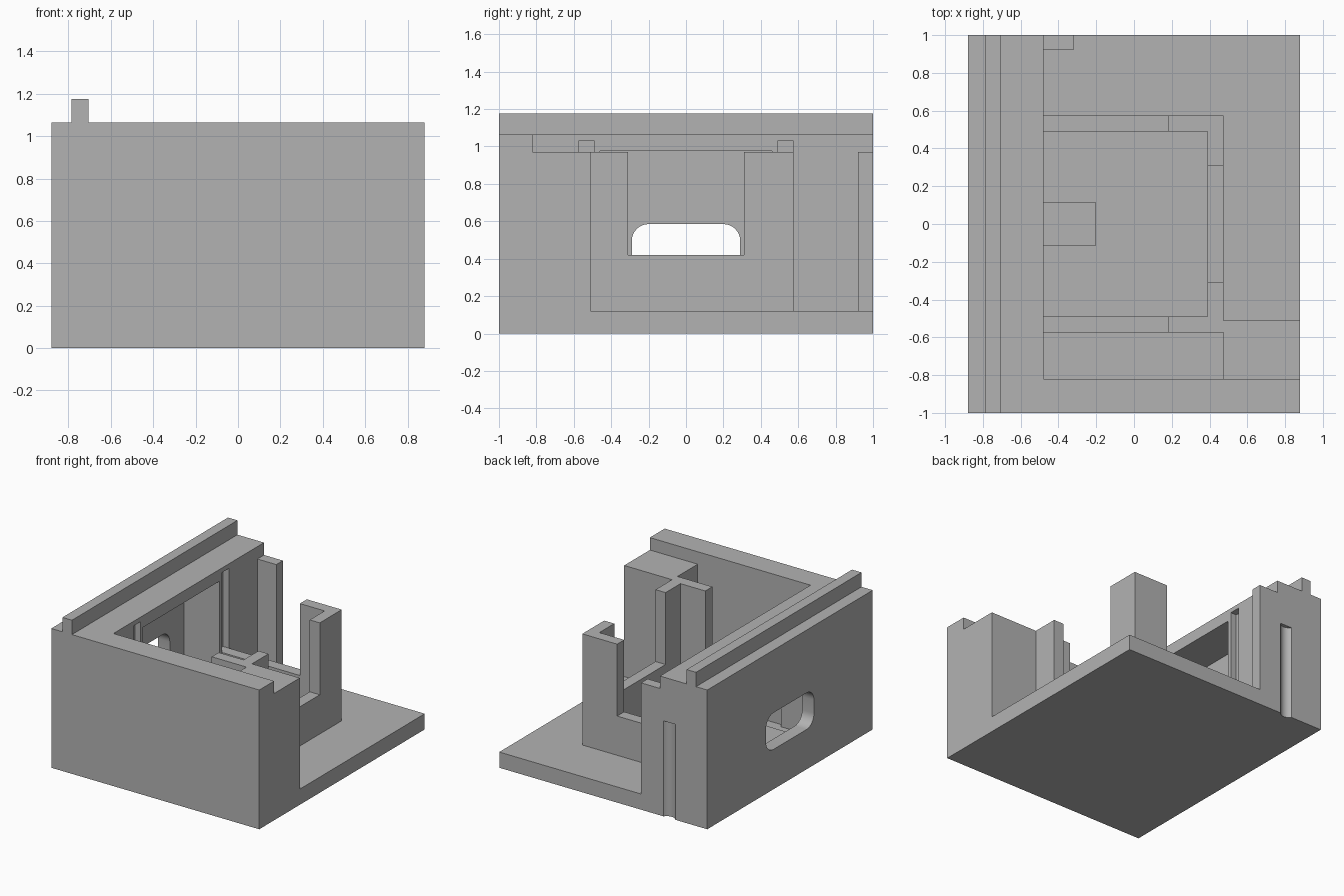
import bpy
import bmesh
import math
from mathutils import Vector

cube = bpy.data.objects.get("Cube")
if cube:
    bpy.data.objects.remove(cube, do_unlink=True)

grey = bpy.data.materials.new("plain_grey")
grey.use_nodes = True
grey.diffuse_color = (0.45, 0.45, 0.45, 1)
grey.node_tree.nodes["Principled BSDF"].inputs["Base Color"].default_value = grey.diffuse_color

# Shared heights and plan positions
FLOOR, RAIL, POST, RIM = 0.12, 0.42, 0.97, 1.065
OUT, WALL = 0.88, -0.48
IN_Y, OUT_Y, IN_X, OUT_X = 0.49, 0.575, 0.39, 0.475


def prism(name, points, axis, lo, hi):
    """Extrude a closed 2D outline along the given axis."""
    place = {"x": lambda a, b, t: (t, a, b),
             "y": lambda a, b, t: (a, t, b),
             "z": lambda a, b, t: (a, b, t)}[axis]
    bm = bmesh.new()
    face = bm.faces.new([bm.verts.new(place(a, b, lo)) for a, b in points])
    moved = bmesh.ops.extrude_face_region(bm, geom=[face])["geom"]
    bmesh.ops.translate(bm, vec=Vector(place(0, 0, hi - lo)),
                        verts=[v for v in moved if isinstance(v, bmesh.types.BMVert)])
    bmesh.ops.recalc_face_normals(bm, faces=bm.faces)
    mesh = bpy.data.meshes.new(name)
    bm.to_mesh(mesh)
    bm.free()
    mesh.materials.append(grey)
    obj = bpy.data.objects.new(name, mesh)
    bpy.context.collection.objects.link(obj)
    return obj


def box(name, x, y, z):
    outline = [(x[0], y[0]), (x[1], y[0]), (x[1], y[1]), (x[0], y[1])]
    return prism(name, outline, "z", *z)


def cut(obj, cutter):
    """Subtract the cutter, apply the result and discard the cutter."""
    mod = obj.modifiers.new("cut", "BOOLEAN")
    mod.operation, mod.solver, mod.object = "DIFFERENCE", "EXACT", cutter
    bpy.ops.object.select_all(action="DESELECT")
    obj.select_set(True)
    bpy.context.view_layer.objects.active = obj
    bpy.context.view_layer.update()
    bpy.ops.object.modifier_apply(modifier=mod.name)
    bpy.data.objects.remove(cutter, do_unlink=True)


def arc(cx, cy, r, start, end, steps):
    return [(cx + r * math.cos(a), cy + r * math.sin(a))
            for a in (math.radians(start + (end - start) * i / steps) for i in range(steps + 1))]


def groove():
    # Shallow rounded channel in the back face
    return prism("groove_cutter", arc(-0.56, 1.033, 0.06, 0, 345, 23), "z", -0.1, 0.73)


# Base plate
base = box("base_plate", (-OUT, OUT), (-1, 1), (0, FLOOR))
cut(base, groove())

# Thick side wall with a ridge along its top
side = prism("side_wall", [(-OUT, FLOOR), (WALL, FLOOR), (WALL, RIM), (-0.705, RIM),
                           (-0.705, 1.175), (-0.785, 1.175), (-0.785, RIM), (-OUT, RIM)],
             "y", -1, 1)
cut(side, groove())

# Deep pocket inside the side wall and a panel slot on each side of it
cut(side, box("pocket_cutter", (-0.78, -0.4), (-0.46, 0.46), (0, 0.975)))
for s in (-1, 1):
    cut(side, box("slot_cutter", (-0.53, -0.4), sorted((s * IN_Y, s * OUT_Y)), (0, 1.03)))

# Rounded opening through the thin outer skin
R = 0.09
window = []
for i, (y, z) in enumerate([(0.2, 0.495), (-0.2, 0.495), (-0.2, 0.395), (0.2, 0.395)]):
    window += arc(y, z, R, i * 90, i * 90 + 90, 8)
cut(side, prism("window_cutter", window, "x", -1, -0.7))

# Front wall and the lower corner block behind it
box("front_wall", (WALL, OUT), (-1, -0.82), (FLOOR, RIM))
box("corner_block", (OUT_X, OUT), (-0.82, -0.51), (FLOOR, POST))

# Post at the back end of the side wall
box("back_post", (WALL, -0.32), (0.92, 1), (FLOOR, POST))

# Low U-shaped partition
prism("low_partition", [(-0.53, -OUT_Y), (OUT_X, -OUT_Y), (OUT_X, OUT_Y), (-0.53, OUT_Y),
                        (-0.53, IN_Y), (IN_X, IN_Y), (IN_X, -IN_Y), (-0.53, -IN_Y)],
      "z", FLOOR, RAIL)

# Tall L-shaped corners standing on the partition
corner = [(0.18, IN_Y), (IN_X, IN_Y), (IN_X, 0.31), (OUT_X, 0.31), (OUT_X, OUT_Y), (0.18, OUT_Y)]
for name, s in (("back_corner_pillar", 1), ("front_corner_pillar", -1)):
    prism(name, [(x, s * y) for x, y in corner], "z", RAIL, POST)

# Support block under the opening
box("support_block", (-0.78, -0.2), (-0.115, 0.115), (FLOOR, 0.29))

# Smooth the rounded cuts, keep all other edges sharp
bpy.ops.object.select_all(action="DESELECT")
for obj in (base, side):
    obj.select_set(True)
bpy.context.view_layer.objects.active = side
bpy.ops.object.shade_smooth_by_angle(angle=math.radians(30))
